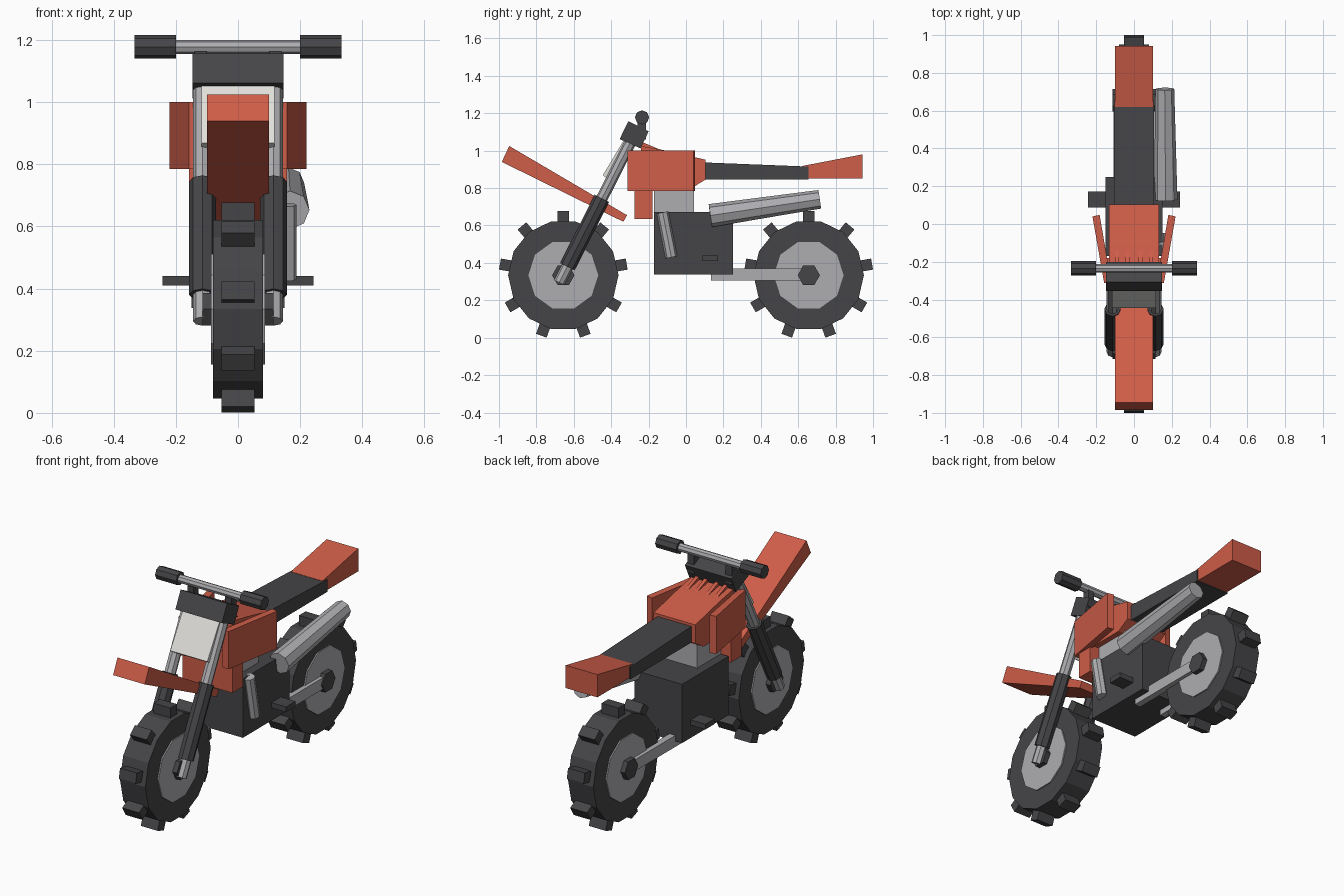
import bpy, bmesh, math
from mathutils import Vector, Matrix

if "Cube" in bpy.data.objects:
    bpy.data.objects.remove(bpy.data.objects["Cube"])


def material(name, rgb):
    m = bpy.data.materials.new(name)
    m.diffuse_color = (*rgb, 1)
    m.use_nodes = True
    m.node_tree.nodes["Principled BSDF"].inputs["Base Color"].default_value = m.diffuse_color
    return m


RED = material("red_plastic", (0.62, 0.11, 0.065))
DARK = material("dark_rubber", (0.06, 0.06, 0.065))
STEEL = material("steel", (0.42, 0.42, 0.44))
WHITE = material("white_plate", (0.75, 0.74, 0.7))


def finish(name, bm, mat):
    bmesh.ops.recalc_face_normals(bm, faces=bm.faces)
    me = bpy.data.meshes.new(name)
    bm.to_mesh(me)
    bm.free()
    me.materials.append(mat)
    ob = bpy.data.objects.new(name, me)
    bpy.context.collection.objects.link(ob)
    return ob


def prism(name, pts, a, b, mat, axis="x"):
    """Extrude a (y, z) profile along x, or an (x, y) profile along z."""
    bm = bmesh.new()
    place = (lambda p, t: (t, p[0], p[1])) if axis == "x" else (lambda p, t: (p[0], p[1], t))
    face = bm.faces.new([bm.verts.new(place(p, a)) for p in pts])
    ext = bmesh.ops.extrude_face_region(bm, geom=[face])
    move = Vector((b - a, 0, 0)) if axis == "x" else Vector((0, 0, b - a))
    bmesh.ops.translate(bm, vec=move, verts=[v for v in ext["geom"] if isinstance(v, bmesh.types.BMVert)])
    return finish(name, bm, mat)


def box(name, x, y, z, mat):
    return prism(name, [(y[0], z[0]), (y[1], z[0]), (y[1], z[1]), (y[0], z[1])], x[0], x[1], mat)


def tube(name, p, q, r, mat, sides=8, r2=None):
    p, q = Vector(p), Vector(q)
    rot = Vector((0, 0, 1)).rotation_difference(q - p).to_matrix().to_4x4()
    bm = bmesh.new()
    bmesh.ops.create_cone(bm, cap_ends=True, segments=sides, radius1=r,
                          radius2=r if r2 is None else r2, depth=(q - p).length,
                          matrix=Matrix.Translation((p + q) / 2) @ rot)
    return finish(name, bm, mat)


# Wheels: tyre, rim, hub and nine tread knobs
WZ = 0.334
for side, wy in (("front", -0.656), ("rear", 0.656)):
    for part, w, r, n, mat in (("tyre", 0.08, 0.295, 14, DARK), ("rim", 0.087, 0.187, 10, STEEL),
                               ("hub", 0.115, 0.06, 6, DARK)):
        tube(f"{side}_{part}", (-w, wy, WZ), (w, wy, WZ), r, mat, n)
    bm = bmesh.new()
    for i in range(9):
        m = (Matrix.Translation((0, wy, WZ)) @ Matrix.Rotation(math.radians(40 * i), 4, "X")
             @ Matrix.Translation((0, 0, 0.309)) @ Matrix.Diagonal((0.106, 0.06, 0.07, 1)))
        bmesh.ops.create_cube(bm, size=1, matrix=m)
    finish(f"{side}_tread_knobs", bm, DARK)


# Front fork legs along the steering axis
def fork(x, z):
    return (x, -0.66 + 0.507 * (z - 0.33), z)


for s, side in ((-1, "left"), (1, "right")):
    x = 0.114 * s
    tube(f"{side}_fork_tube", fork(x, 0.295), fork(x, 1.1), 0.031, STEEL)
    tube(f"{side}_fork_slider", fork(x, 0.38), fork(x, 0.745), 0.043, DARK)

    # Handlebar risers and grips
    box(f"{side}_bar_riser", (0.10 * s, 0.14 * s), (-0.258, -0.215), (1.06, 1.165), DARK)
    tube(f"{side}_grip", (0.2 * s, -0.235, 1.178), (0.333 * s, -0.235, 1.178), 0.038, DARK)

    # Splayed side shrouds
    prism(f"{side}_shroud", [(0.12 * s, -0.312), (0.158 * s, -0.312), (0.22 * s, 0.04), (0.182 * s, 0.048)],
          0.785, 1.0, RED, "z")

    # Swingarm and foot peg
    box(f"{side}_swingarm", (0.07 * s, 0.108 * s), (0.135, 0.695), (0.305, 0.37), STEEL)
    box(f"{side}_foot_peg", (0.12 * s, 0.243 * s), (0.088, 0.172), (0.41, 0.44), DARK)

tube("handlebar", (-0.25, -0.235, 1.178), (0.25, -0.235, 1.178), 0.023, STEEL)
prism("fork_clamp", [(-0.308, 1.157), (-0.2, 1.103), (-0.243, 1.012), (-0.355, 1.062)], -0.147, 0.147, DARK)
prism("number_plate", [(-0.325, 1.068), (-0.297, 1.055), (-0.418, 0.85), (-0.445, 0.868)], -0.117, 0.117, WHITE)

# Bodywork
prism("front_fender", [(-0.945, 1.025), (-0.985, 0.94), (-0.335, 0.62), (-0.315, 0.655)], -0.1, 0.1, RED)
prism("fuel_tank", [(-0.25, 0.8), (0.03, 0.8), (0.104, 0.845), (0.104, 0.952), (-0.12, 1.003), (-0.24, 1.025)],
      -0.132, 0.132, RED)
for i, x in enumerate((-0.09, -0.035, 0.035, 0.09)):
    prism(f"tank_ridge_{i + 1}", [(-0.24, 0.99), (-0.1, 0.99), (-0.235, 1.046)], x - 0.01, x + 0.01, RED)
box("radiator_housing", (-0.157, 0.157), (-0.275, -0.18), (0.635, 0.86), RED)
prism("seat", [(0.1, 0.845), (0.655, 0.845), (0.655, 0.915), (0.1, 0.937)], -0.107, 0.107, DARK)
prism("tail_fender", [(0.62, 0.85), (0.943, 0.85), (0.943, 0.98), (0.62, 0.918)], -0.1, 0.1, RED)

# Engine and exhaust
box("engine_block", (-0.15, 0.15), (-0.17, 0.25), (0.337, 0.673), DARK)
box("engine_cylinder", (-0.1, 0.1), (-0.172, 0.042), (0.66, 0.86), STEEL)
tube("header_pipe", (0.157, -0.125, 0.67), (0.157, -0.078, 0.43), 0.032, STEEL)
tube("muffler", (0.168, 0.13, 0.653), (0.163, 0.715, 0.74), 0.062, STEEL, 8, 0.05)
